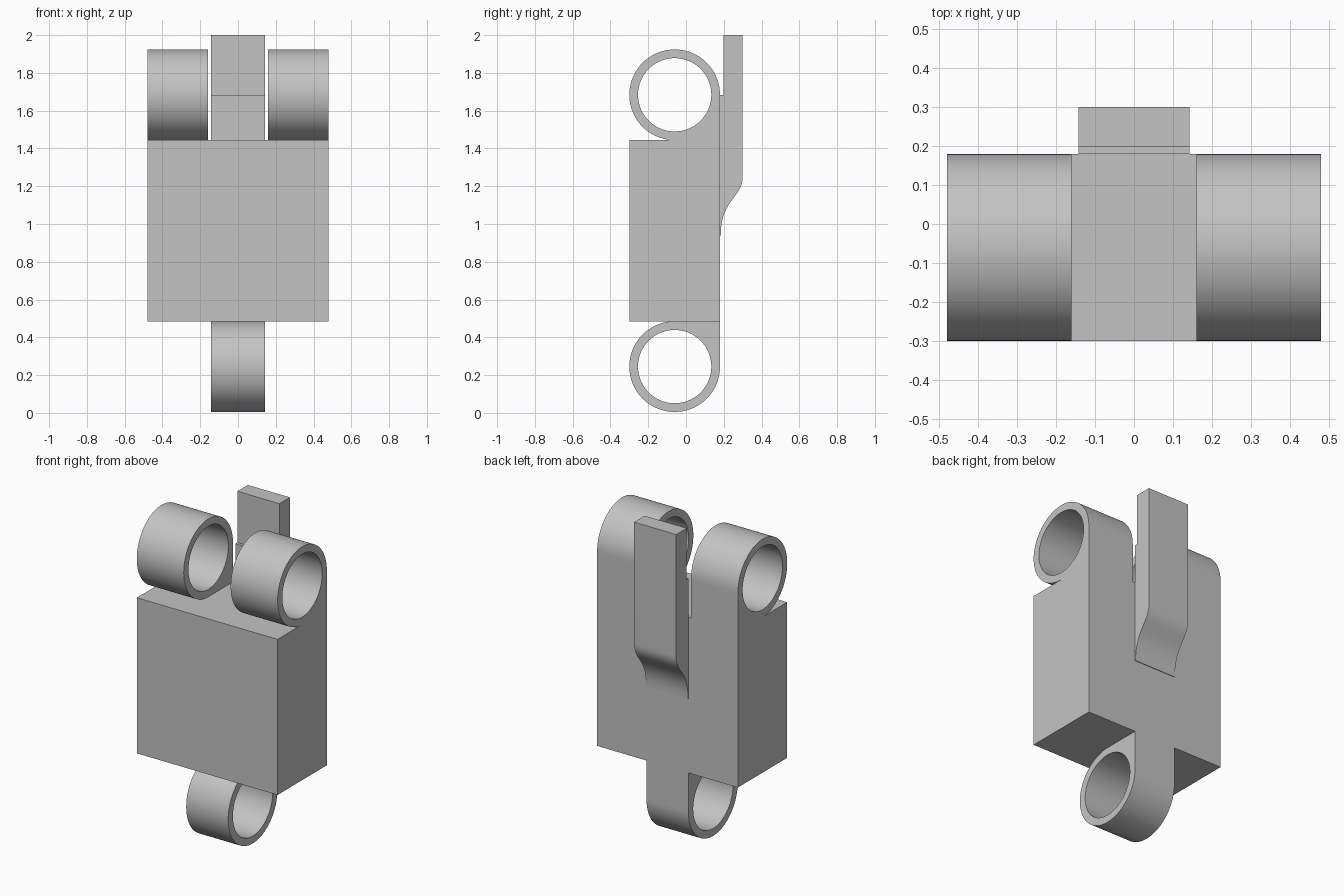
import bpy, bmesh, math

if "Cube" in bpy.data.objects:
    bpy.data.objects.remove(bpy.data.objects["Cube"])

BACK, FRONT = 0.18, -0.30
RING_Y, RING_R, HOLE_R = -0.06, 0.24, 0.194
BODY_BOTTOM, BODY_TOP = 0.485, 1.444

grey = bpy.data.materials.new("plain grey")
grey.diffuse_color = (0.55, 0.55, 0.55, 1)
grey.use_nodes = True
grey.node_tree.nodes["Principled BSDF"].inputs["Base Color"].default_value = grey.diffuse_color


def finish(name, bm):
    bmesh.ops.recalc_face_normals(bm, faces=bm.faces)
    mesh = bpy.data.meshes.new(name)
    bm.to_mesh(mesh)
    bm.free()
    mesh.materials.append(grey)
    obj = bpy.data.objects.new(name, mesh)
    bpy.context.collection.objects.link(obj)
    bpy.ops.object.select_all(action='DESELECT')
    obj.select_set(True)
    bpy.context.view_layer.objects.active = obj
    bpy.ops.object.shade_smooth_by_angle(angle=math.radians(30))
    return obj


def extrude_profile(name, points, x0, x1):
    """Extrude a closed (y, z) outline along x."""
    bm = bmesh.new()
    a = [bm.verts.new((x0, y, z)) for y, z in points]
    b = [bm.verts.new((x1, y, z)) for y, z in points]
    bm.faces.new(a)
    bm.faces.new(b)
    n = len(points)
    for i in range(n):
        j = (i + 1) % n
        bm.faces.new((a[i], a[j], b[j], b[i]))
    return finish(name, bm)


def knuckle(name, x0, x1, z, corner, n=96):
    """Hinge ring with one square quarter (corner = -1 low, 1 high) joining the body."""
    bm = bmesh.new()
    loops = []
    for x in (x0, x1):
        outer, inner = [], []
        for i in range(n):
            t = 2 * math.pi * i / n
            c, s = math.cos(t), math.sin(t)
            r = RING_R
            if c > 1e-6 and s * corner > 1e-6:
                r /= max(c, abs(s))
            outer.append(bm.verts.new((x, RING_Y + r * c, z + r * s)))
            inner.append(bm.verts.new((x, RING_Y + HOLE_R * c, z + HOLE_R * s)))
        loops += [outer, inner]
    o0, i0, o1, i1 = loops
    for p, q in ((o0, i0), (i0, i1), (i1, o1), (o1, o0)):
        for i in range(n):
            j = (i + 1) % n
            bm.faces.new((p[i], p[j], q[j], q[i]))
    return finish(name, bm)


# Main block
extrude_profile("body_block", [(FRONT, BODY_BOTTOM), (BACK, BODY_BOTTOM),
                               (BACK, BODY_TOP), (FRONT, BODY_TOP)], -0.48, 0.48)

# Two upper hinge knuckles and one lower knuckle
for side, x0, x1 in (("left", -0.48, -0.16), ("right", 0.16, 0.48)):
    knuckle("upper_knuckle_" + side, x0, x1, BODY_TOP + RING_R, -1)
knuckle("lower_knuckle", -0.143, 0.143, BODY_BOTTOM - RING_R, 1)

# Rear tab: S-curved foot, straight back, stepped front
foot = []
P = [(0.184, 0.94), (0.184, 1.13), (0.30, 1.14), (0.30, 1.25)]
for i in range(25):
    t = i / 24
    w = ((1 - t) ** 3, 3 * t * (1 - t) ** 2, 3 * t * t * (1 - t), t ** 3)
    foot.append(tuple(sum(k * p[a] for k, p in zip(w, P)) for a in (0, 1)))
tab = [(BACK, 0.94)] + foot + [(0.30, 2.0), (0.198, 2.0), (0.198, 1.684), (BACK, 1.684)]
extrude_profile("rear_tab", tab, -0.143, 0.143)
